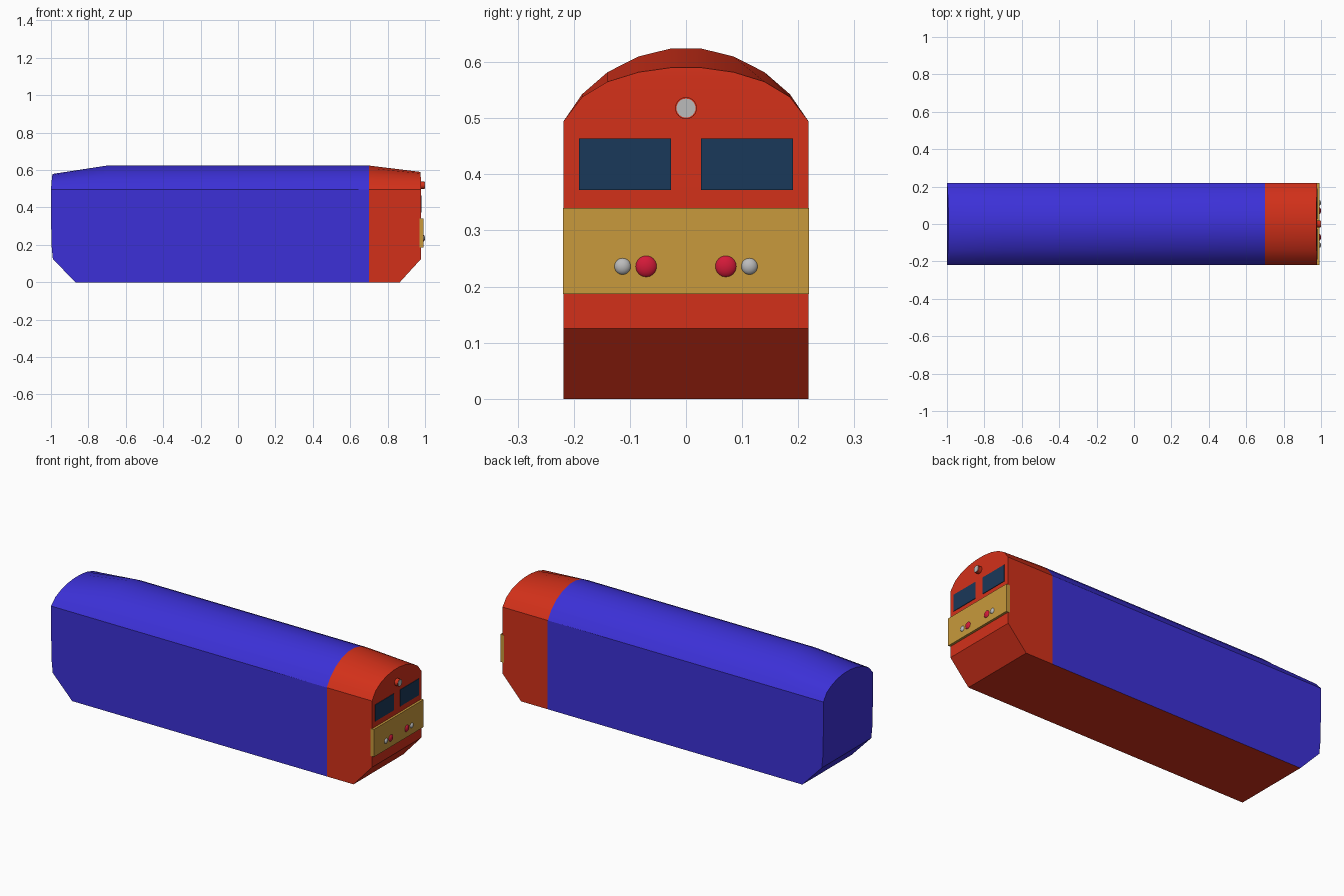
import bpy, bmesh
from math import pi, radians

if "Cube" in bpy.data.objects:
    bpy.data.objects.remove(bpy.data.objects["Cube"])


def material(name, rgb):
    m = bpy.data.materials.new(name)
    m.diffuse_color = (*rgb, 1)
    m.use_nodes = True
    m.node_tree.nodes["Principled BSDF"].inputs["Base Color"].default_value = m.diffuse_color
    return m


BLUE = material("blue", (0.045, 0.03, 0.68))
RED = material("red", (0.65, 0.03, 0.01))
GOLD = material("gold", (0.58, 0.32, 0.045))
GLASS = material("glass", (0.01, 0.04, 0.10))
LAMP_RED = material("lamp_red", (0.65, 0.01, 0.04))
LAMP_GREY = material("lamp_grey", (0.5, 0.5, 0.5))

# Half section, bottom to crown: y, z along the body, z at the front end,
# z at the rear end, x at the front end, x at the rear end
SECTION = [
    (0.218, 0, 0, 0, 0.865, -0.87),
    (0.218, 0.125, 0.125, 0.125, 0.979, -0.99),
    (0.218, 0.187, 0.187, 0.187, 0.979, -0.996),
    (0.218, 0.34, 0.34, 0.34, 0.979, -1.0),
    (0.218, 0.495, 0.495, 0.495, 0.979, -1.0),
    (0.185, 0.543, 0.538, 0.533, 0.978, -0.997),
    (0.14, 0.582, 0.565, 0.555, 0.977, -0.995),
    (0.085, 0.61, 0.582, 0.572, 0.976, -0.993),
    (0.028, 0.624, 0.59, 0.579, 0.975, -0.992),
]


def ring(half):
    return [(x, -y, z) for x, y, z in half] + [(x, y, z) for x, y, z in reversed(half)]


def middle(x):
    return ring([(x, s[0], s[1]) for s in SECTION])


FRONT_END = ring([(s[4], s[0], s[2]) for s in SECTION])
REAR_END = ring([(s[5], s[0], s[3]) for s in SECTION])


def shell(name, rings, cap, mats):
    """Skin the rings, and close the ring numbered cap with a ladder of faces."""
    bm = bmesh.new()
    rows = [[bm.verts.new(p) for p in r] for r in rings]
    n = len(rows[0])
    for a, b in zip(rows, rows[1:]):
        for i in range(n):
            j = (i + 1) % n
            f = bm.faces.new((a[i], a[j], b[j], b[i]))
            f.material_index = len(mats) - 1 if i == n - 1 else 0
    end = rows[cap]
    for i in range(n // 2 - 1):
        bm.faces.new((end[i], end[i + 1], end[n - 2 - i], end[n - 1 - i]))
    bmesh.ops.recalc_face_normals(bm, faces=bm.faces)
    me = bpy.data.meshes.new(name)
    bm.to_mesh(me)
    bm.free()
    ob = bpy.data.objects.new(name, me)
    bpy.context.collection.objects.link(ob)
    for m in mats:
        me.materials.append(m)
    smooth(ob)


def smooth(ob):
    bpy.ops.object.select_all(action='DESELECT')
    ob.select_set(True)
    bpy.context.view_layer.objects.active = ob
    bpy.ops.object.shade_smooth_by_angle(angle=radians(25))


def finish(name, mat):
    ob = bpy.context.object
    ob.name = name
    ob.data.materials.append(mat)
    return ob


def box(name, lo, hi, mat):
    bpy.ops.mesh.primitive_cube_add(size=1, location=[(a + b) / 2 for a, b in zip(lo, hi)])
    bpy.context.object.scale = [b - a for a, b in zip(lo, hi)]
    finish(name, mat)


def lamp(name, y, z, r, mat):
    bpy.ops.mesh.primitive_uv_sphere_add(segments=24, ring_count=12, radius=1,
                                         location=(0.988, y, z))
    bpy.context.object.scale = (0.012, r, r)
    smooth(finish(name, mat))


def disc(name, x0, x1, z, r, mat):
    bpy.ops.mesh.primitive_cylinder_add(vertices=24, radius=r, depth=x1 - x0,
                                        location=((x0 + x1) / 2, 0, z),
                                        rotation=(0, pi / 2, 0))
    smooth(finish(name, mat))


# Carriage body with red floor, and red cab
shell("body", [REAR_END, middle(-0.7), middle(0.7)], 0, [BLUE, RED])
shell("cab", [middle(0.7), FRONT_END], 1, [RED])

# Front panel
box("front_panel", (0.97, -0.219, 0.187), (0.992, 0.219, 0.34), GOLD)

# Windscreens and lower lamps, one set per side
for side, s in (("left", -1), ("right", 1)):
    y0, y1 = sorted((s * 0.027, s * 0.191))
    box("windscreen_" + side, (0.97, y0, 0.372), (0.982, y1, 0.464), GLASS)
    lamp("tail_lamp_" + side, s * 0.071, 0.236, 0.02, LAMP_RED)
    lamp("marker_lamp_" + side, s * 0.113, 0.236, 0.0155, LAMP_GREY)

# Headlight
disc("headlight_rim", 0.97, 0.998, 0.518, 0.0195, RED)
disc("headlight_lens", 0.98, 1.0, 0.518, 0.017, LAMP_GREY)
